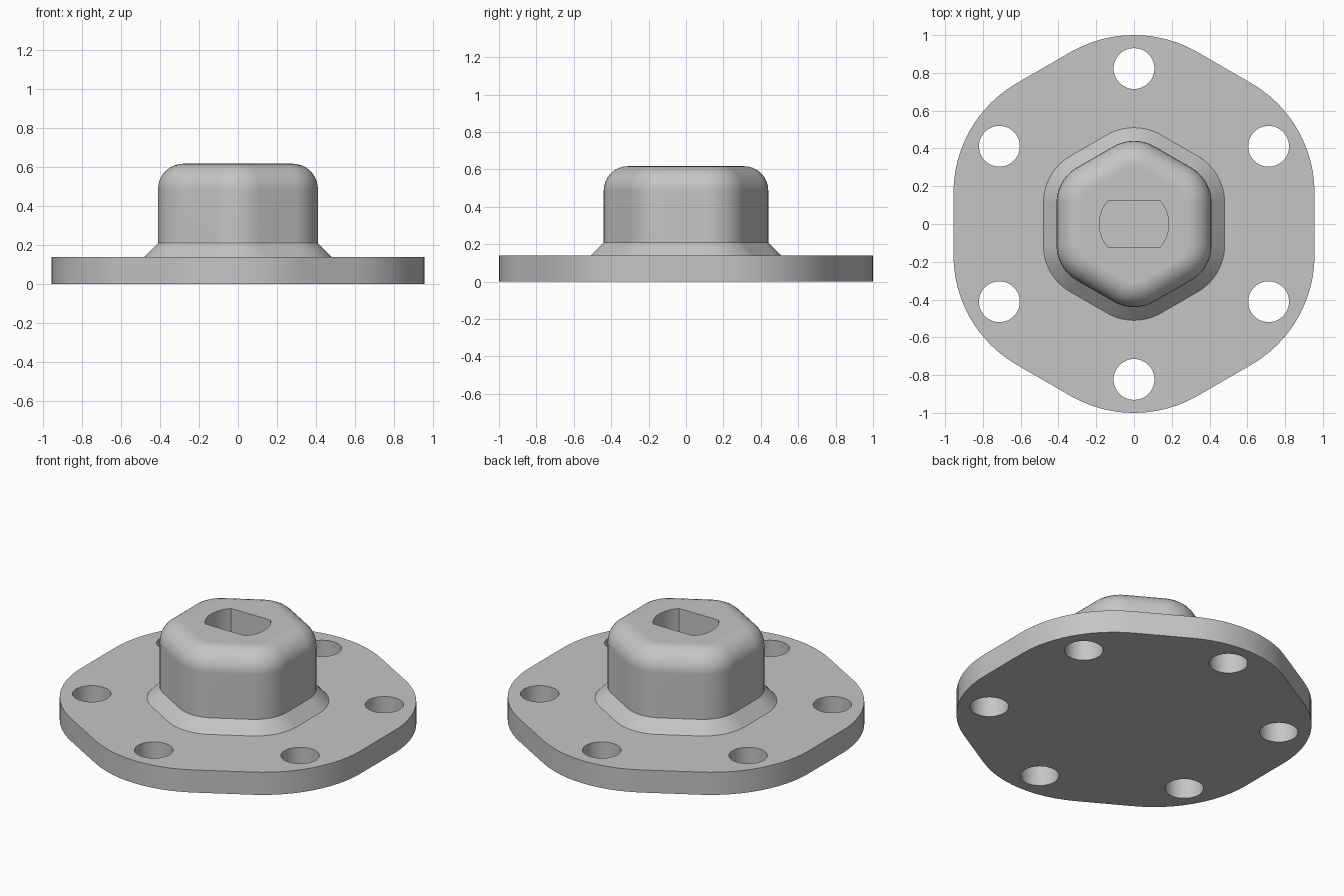
import bpy, bmesh
from math import sin, cos, pi, radians, asin

cube = bpy.data.objects.get("Cube")
if cube:
    bpy.data.objects.remove(cube, do_unlink=True)

# Single plain grey
grey = bpy.data.materials.new("plain grey")
grey.use_nodes = True
colour = (0.56, 0.56, 0.56, 1)
grey.diffuse_color = colour
grey.node_tree.nodes["Principled BSDF"].inputs["Base Color"].default_value = colour


def rounded_hexagon(apothem, radius, steps=12):
    """Outline with flats on +-x and rounded corners on +-y."""
    reach = (apothem - radius) / cos(pi / 6)
    points = []
    for corner in range(6):
        mid = pi / 2 + corner * pi / 3
        for i in range(steps + 1):
            a = mid + (i / steps - 0.5) * pi / 3
            points.append((reach * cos(mid) + radius * cos(a),
                           reach * sin(mid) + radius * sin(a)))
    return points


def loft(name, sections):
    """Solid through (outline, height) sections listed from bottom to top."""
    bm = bmesh.new()
    rings = [[bm.verts.new((x, y, z)) for x, y in outline] for outline, z in sections]
    for low, high in zip(rings, rings[1:]):
        for i in range(len(low)):
            j = (i + 1) % len(low)
            bm.faces.new((low[i], low[j], high[j], high[i]))
    bm.faces.new(rings[0][::-1])
    bm.faces.new(rings[-1])
    bmesh.ops.recalc_face_normals(bm, faces=bm.faces)
    mesh = bpy.data.meshes.new(name)
    bm.to_mesh(mesh)
    bm.free()
    obj = bpy.data.objects.new(name, mesh)
    bpy.context.collection.objects.link(obj)
    mesh.materials.append(grey)
    return obj


def cut(target, outline, low, high):
    """Remove a straight prism from the target."""
    cutter = loft("cutter", [(outline, low), (outline, high)])
    cutter.hide_render = True
    mod = target.modifiers.new("cut", "BOOLEAN")
    mod.operation = "DIFFERENCE"
    mod.solver = "EXACT"
    mod.object = cutter
    bpy.context.view_layer.objects.active = target
    bpy.ops.object.modifier_apply(modifier=mod.name)
    bpy.data.objects.remove(cutter, do_unlink=True)


# Flange, sloped skirt and hexagonal hub as one solid
flange_top, skirt_top, hub_top = 0.14, 0.21, 0.617
hub_flat, hub_round, fillet = 0.41, 0.216, 0.13
plate = rounded_hexagon(0.956, 0.67)
skirt = skirt_top - flange_top
sections = [(plate, 0), (plate, flange_top),
            (rounded_hexagon(hub_flat + skirt, hub_round + skirt), flange_top),
            (rounded_hexagon(hub_flat, hub_round), skirt_top)]

# Rounded shoulder at the top of the hub
for i in range(9):
    a = i / 8 * pi / 2
    inset = fillet * (1 - cos(a))
    sections.append((rounded_hexagon(hub_flat - inset, hub_round - inset),
                     hub_top - fillet + fillet * sin(a)))
body = loft("flanged_hub", sections)

# Six bolt holes through the flange
for k in range(6):
    a = pi / 2 + k * pi / 3
    hole = [(0.823 * cos(a) + 0.108 * cos(t * pi / 24),
             0.823 * sin(a) + 0.108 * sin(t * pi / 24)) for t in range(48)]
    cut(body, hole, -0.1, 0.3)

# Blind double-flat shaft socket
socket_radius, socket_half = 0.184, 0.125
end = asin(socket_half / socket_radius)
socket = [(socket_radius * cos(side + a), socket_radius * sin(side + a))
          for side in (0, pi) for a in (end * (i / 8 - 1) for i in range(17))]
cut(body, socket, 0.2, 0.8)

# Smooth curves, crisp edges and flat faces
bpy.ops.object.select_all(action="DESELECT")
body.select_set(True)
bpy.context.view_layer.objects.active = body
bpy.ops.object.shade_smooth_by_angle(angle=radians(30))
normals = body.modifiers.new("flat face normals", "WEIGHTED_NORMAL")
normals.keep_sharp = True
